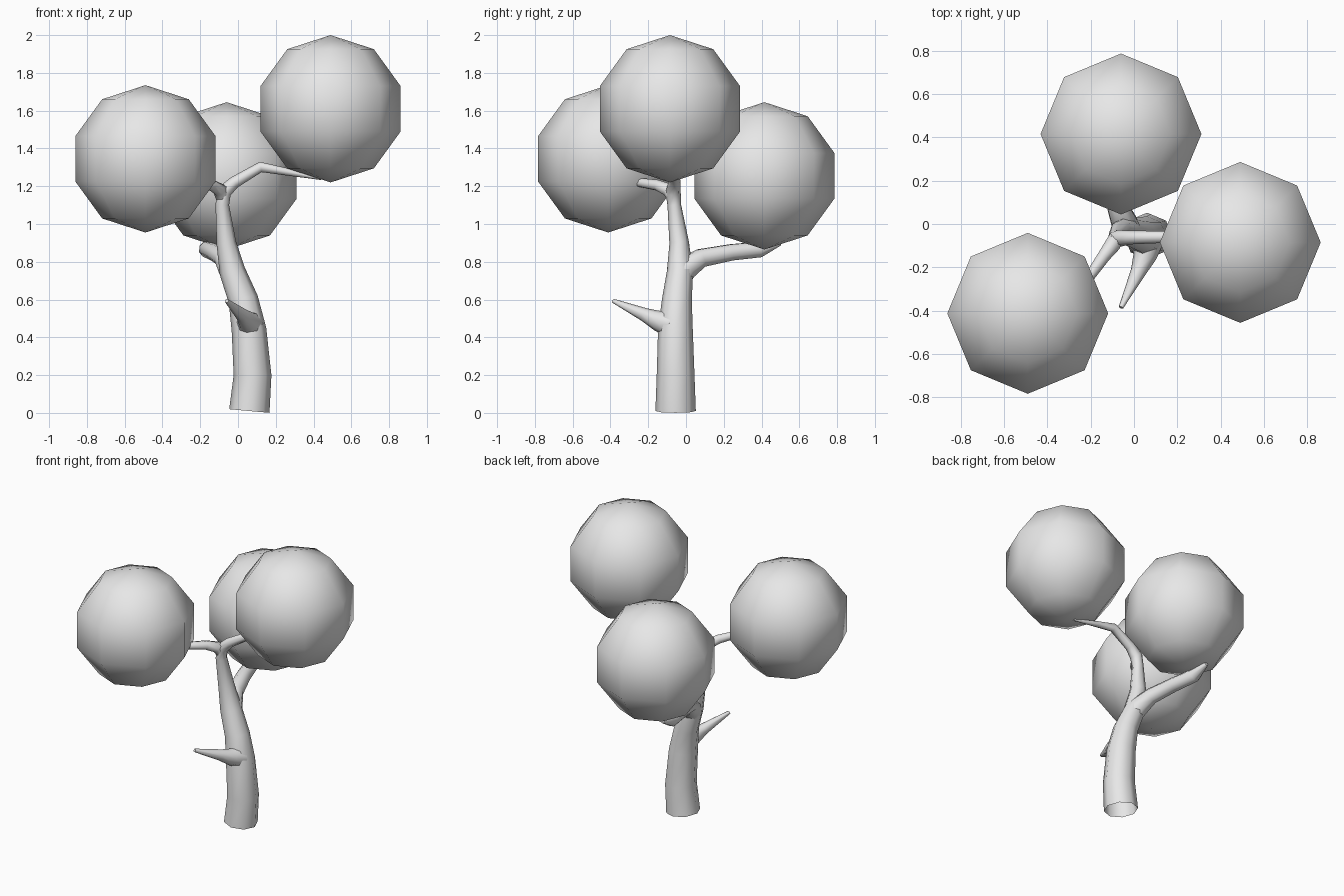
import bpy
import bmesh
from math import cos, sin, tau
from mathutils import Vector

cube = bpy.data.objects.get("Cube")
if cube:
    bpy.data.objects.remove(cube, do_unlink=True)

# One pale grey for the whole tree
grey = bpy.data.materials.new("pale_grey")
grey.use_nodes = True
grey.diffuse_color = (0.8, 0.8, 0.8, 1)
grey.node_tree.nodes["Principled BSDF"].inputs["Base Color"].default_value = (0.8, 0.8, 0.8, 1)


def limb(name, path, sides=8, cap_start=False):
    """Tapered tube through (x, y, z, radius) points, closed at its tip."""
    points = [Vector(p[:3]) for p in path]
    bm = bmesh.new()
    rings = []
    old = None
    for i, p in enumerate(points):
        before, after = points[max(i - 1, 0)], points[min(i + 1, len(points) - 1)]
        tangent = ((p - before).normalized() + (after - p).normalized()).normalized()
        if old is None:
            side = tangent.orthogonal().normalized()
        else:
            side = old.rotation_difference(tangent) @ side
        old = tangent
        other = tangent.cross(side)
        r = path[i][3]
        rings.append([bm.verts.new(p + r * (cos(tau * k / sides) * side + sin(tau * k / sides) * other))
                      for k in range(sides)])
    for a, b in zip(rings, rings[1:]):
        for k in range(sides):
            n = (k + 1) % sides
            bm.faces.new((a[k], a[n], b[n], b[k]))
    bm.faces.new(rings[-1])
    if cap_start:
        bm.faces.new(rings[0][::-1])
    for f in bm.faces:
        f.smooth = len(f.verts) == 4
    mesh = bpy.data.meshes.new(name)
    bm.to_mesh(mesh)
    bm.free()
    mesh.materials.append(grey)
    obj = bpy.data.objects.new(name, mesh)
    bpy.context.collection.objects.link(obj)
    return obj


# Trunk, open at the foot, bending over into the left branch
limb("trunk_and_left_branch", [
    (0.06, -0.055, 0.01, 0.107), (0.077, -0.055, 0.2, 0.1),
    (0.058, -0.056, 0.44, 0.092), (0.028, -0.048, 0.6, 0.079),
    (-0.03, -0.032, 0.75, 0.069), (-0.062, -0.036, 0.9, 0.052),
    (-0.083, -0.062, 1.1, 0.036), (-0.075, -0.068, 1.17, 0.04),
    (-0.02, -0.062, 1.22, 0.032), (0.12, -0.06, 1.302, 0.028),
    (0.25, -0.06, 1.278, 0.02), (0.44, -0.06, 1.24, 0.007)])

# Right branch, leaving the top fork
limb("right_branch", [
    (-0.08, -0.06, 1.13, 0.034), (-0.095, -0.09, 1.18, 0.038),
    (-0.14, -0.15, 1.205, 0.03), (-0.21, -0.25, 1.22, 0.024),
    (-0.36, -0.33, 1.24, 0.01)], cap_start=True)

# Back branch, flaring out of the trunk
limb("back_branch", [
    (-0.015, -0.045, 0.7, 0.06), (-0.04, -0.005, 0.765, 0.066),
    (-0.075, 0.08, 0.82, 0.052), (-0.125, 0.24, 0.85, 0.046),
    (-0.165, 0.39, 0.865, 0.044), (-0.17, 0.5, 0.9, 0.014)], cap_start=True)

# Bare twig on the front
limb("front_twig", [
    (0.06, -0.08, 0.47, 0.075), (0.05, -0.15, 0.488, 0.054),
    (0.02, -0.22, 0.52, 0.036), (-0.06, -0.385, 0.593, 0.011)], cap_start=True)

# Three faceted foliage balls
for name, centre in (("left_foliage", (0.49, -0.085, 1.61)),
                     ("right_foliage", (-0.49, -0.412, 1.345)),
                     ("back_foliage", (-0.06, 0.415, 1.255))):
    bpy.ops.mesh.primitive_uv_sphere_add(segments=8, ring_count=5, radius=0.39, location=centre)
    ball = bpy.context.object
    ball.name = name
    ball.data.materials.append(grey)
    bpy.ops.object.shade_smooth()
